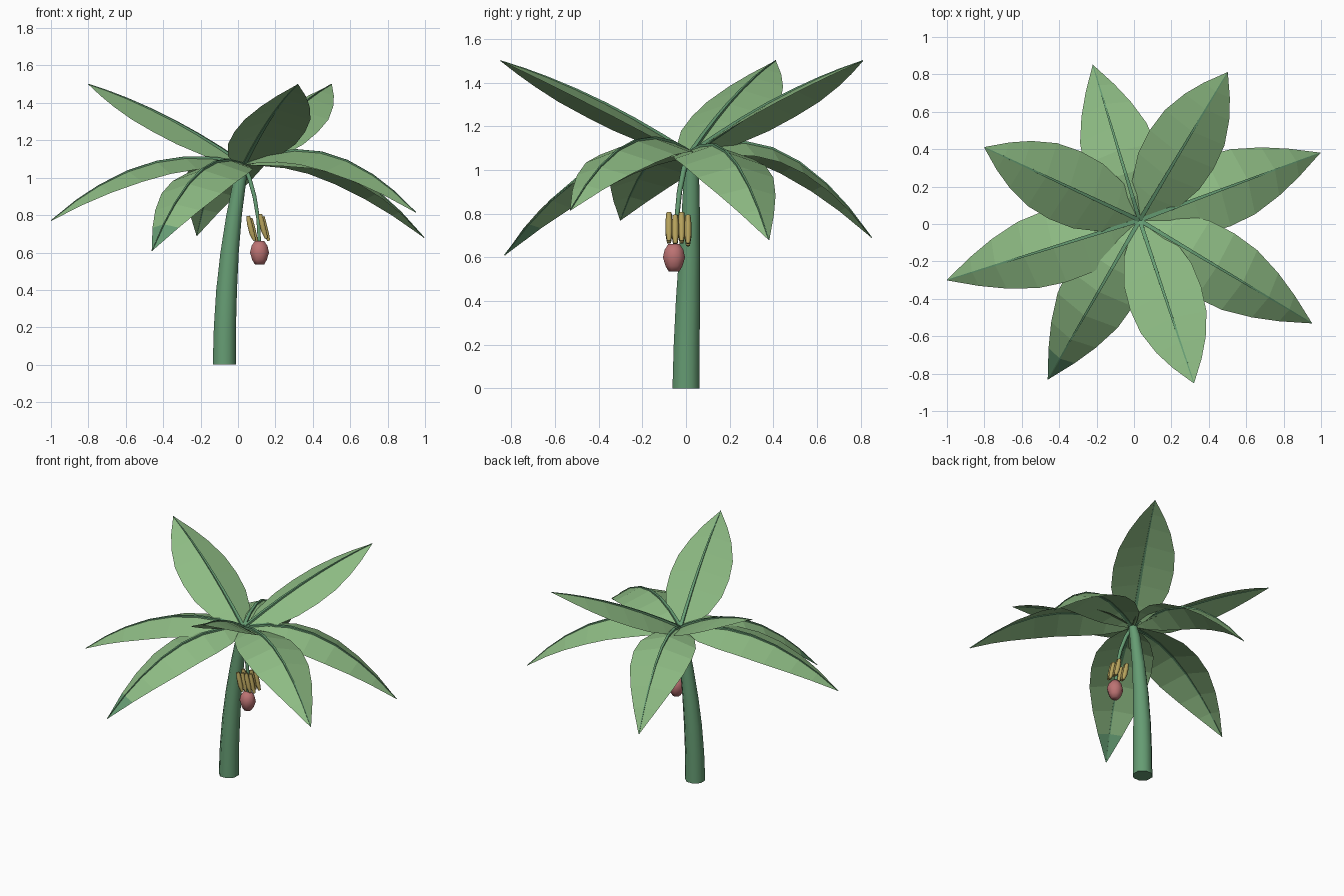
import bpy, bmesh, math
from mathutils import Vector

cube = bpy.data.objects.get("Cube")
if cube:
    bpy.data.objects.remove(cube, do_unlink=True)


def material(name, rgb):
    m = bpy.data.materials.new(name)
    m.use_nodes = True
    color = (*rgb, 1)
    m.diffuse_color = color
    bsdf = next(n for n in m.node_tree.nodes if n.type == 'BSDF_PRINCIPLED')
    bsdf.inputs["Base Color"].default_value = color
    return m


LEAF = material("leaf green", (0.27, 0.50, 0.23))
STEM = material("stem green", (0.13, 0.33, 0.17))
FRUIT = material("fruit yellow", (0.48, 0.37, 0.11))
BUD = material("flower pink", (0.50, 0.17, 0.17))
UP = Vector((0, 0, 1))


def finish(bm, name, mats, smooth=False):
    mesh = bpy.data.meshes.new(name)
    bm.to_mesh(mesh)
    bm.free()
    for m in mats:
        mesh.materials.append(m)
    obj = bpy.data.objects.new(name, mesh)
    bpy.context.collection.objects.link(obj)
    if smooth:
        bpy.ops.object.select_all(action='DESELECT')
        obj.select_set(True)
        bpy.context.view_layer.objects.active = obj
        bpy.ops.object.shade_smooth_by_angle(angle=math.radians(62))


def tube(name, points, radii, sides, mat, level=False, smooth=True):
    """Closed tapered tube along points; level keeps its rings horizontal."""
    pts = [Vector(p) for p in points]
    bm = bmesh.new()
    rings = []
    for i, (p, r) in enumerate(zip(pts, radii)):
        tangent = pts[min(i + 1, len(pts) - 1)] - pts[max(i - 1, 0)]
        tangent = UP if level else tangent.normalized()
        ref = Vector((0, 1, 0)) if abs(tangent.z) > 0.8 else UP
        u = tangent.cross(ref).normalized()
        v = tangent.cross(u)
        angles = [2 * math.pi * (k + 0.5) / sides for k in range(sides)]
        rings.append([bm.verts.new(p + (u * math.cos(a) + v * math.sin(a)) * r) for a in angles])
    for a, b in zip(rings, rings[1:]):
        for k in range(sides):
            n = (k + 1) % sides
            bm.faces.new((a[k], a[n], b[n], b[k]))
    bm.faces.new(rings[0])
    bm.faces.new(rings[-1])
    bmesh.ops.recalc_face_normals(bm, faces=bm.faces)
    finish(bm, name, [mat], smooth)


# Trunk, curving gently towards the crown
tube("trunk",
     [(-0.073, 0, 0), (-0.07, 0.003, 0.2), (-0.061, 0.009, 0.4), (-0.045, 0.016, 0.6),
      (-0.021, 0.022, 0.8), (0.012, 0.025, 1.0), (0.03, 0.022, 1.08)],
     [0.067, 0.064, 0.06, 0.053, 0.045, 0.037, 0.028], 8, STEM, level=True)

# Leaves: half width at each step along the midrib
CROWN = Vector((0.03, 0.02, 1.07))
OUTLINE = [(0, 0.015), (0.06, 0.08), (0.15, 0.15), (0.3, 0.2), (0.45, 0.21),
           (0.6, 0.195), (0.75, 0.145), (0.87, 0.085), (1, 0.002)]
FOLD = math.radians(18)


def leaf(name, tip, arch, tipped=False):
    """Blade folded down on both sides of an arched midrib."""
    span = Vector(tip) - CROWN
    side = UP.cross(span).normalized()
    spine = [CROWN + span * t + UP * (4 * arch * t * (1 - t)) for t, _ in OUTLINE]
    bm = bmesh.new()
    rows = []
    for (t, width), p in zip(OUTLINE, spine):
        tangent = (span + UP * (4 * arch * (1 - 2 * t))).normalized()
        drop = tangent.cross(side) * (width * math.sin(FOLD))
        out = side * (width * math.cos(FOLD))
        rows.append([bm.verts.new(q) for q in (p + out - drop, p, p - out - drop)])
    for i, (a, b) in enumerate(zip(rows, rows[1:])):
        for k in range(2):
            f = bm.faces.new((a[k], a[k + 1], b[k + 1], b[k]))
            if tipped and i == len(rows) - 2:
                f.material_index = 1
    finish(bm, name, [LEAF, STEM])
    radii = [0.013 * (1 - t) + 0.003 for t, _ in OUTLINE]
    tube(name + "_midrib", spine, radii, 4, STEM, smooth=False)


leaf("back_leaf", (-0.22, 0.85, 0.69), 0.20)
leaf("back_left_raised_leaf", (0.50, 0.81, 1.5), 0.04)
leaf("left_leaf", (0.995, 0.38, 0.68), 0.19)
leaf("front_left_leaf", (0.95, -0.53, 0.815), 0.18)
leaf("front_raised_leaf", (0.32, -0.85, 1.5), 0.04)
leaf("front_right_leaf", (-0.46, -0.83, 0.61), 0.18, tipped=True)
leaf("right_leaf", (-1.0, -0.30, 0.77), 0.15)
leaf("back_right_raised_leaf", (-0.80, 0.41, 1.5), 0.04)

# Hanging fruit stalk
tube("fruit_stalk",
     [(0.03, 0.01, 1.07), (0.06, -0.01, 1.0), (0.088, -0.03, 0.9),
      (0.108, -0.042, 0.78), (0.115, -0.05, 0.64)],
     [0.013, 0.013, 0.012, 0.011, 0.01], 6, STEM)

# Two rows of fruit fingers, staggered
for row, (x, top) in enumerate([(0.054, 0.795), (0.118, 0.805)]):
    for k in range(4):
        y = -0.078 + 0.029 * k
        fx = x + 0.013 * (k % 2)
        z = top - 0.012 * (k % 2)
        tube(f"fruit_{row + 1}_{k + 1}",
             [(fx, y, z), (fx + 0.008, y, z - 0.04), (fx + 0.02, y, z - 0.09),
              (fx + 0.034, y, z - 0.13)],
             [0.012, 0.016, 0.016, 0.009], 6, FRUIT)

# Flower bud below the fruit
tube("flower_bud",
     [(0.115, -0.055, z) for z in (0.535, 0.56, 0.6, 0.635, 0.662)],
     [0.026, 0.042, 0.055, 0.046, 0.027], 8, BUD, level=True)
